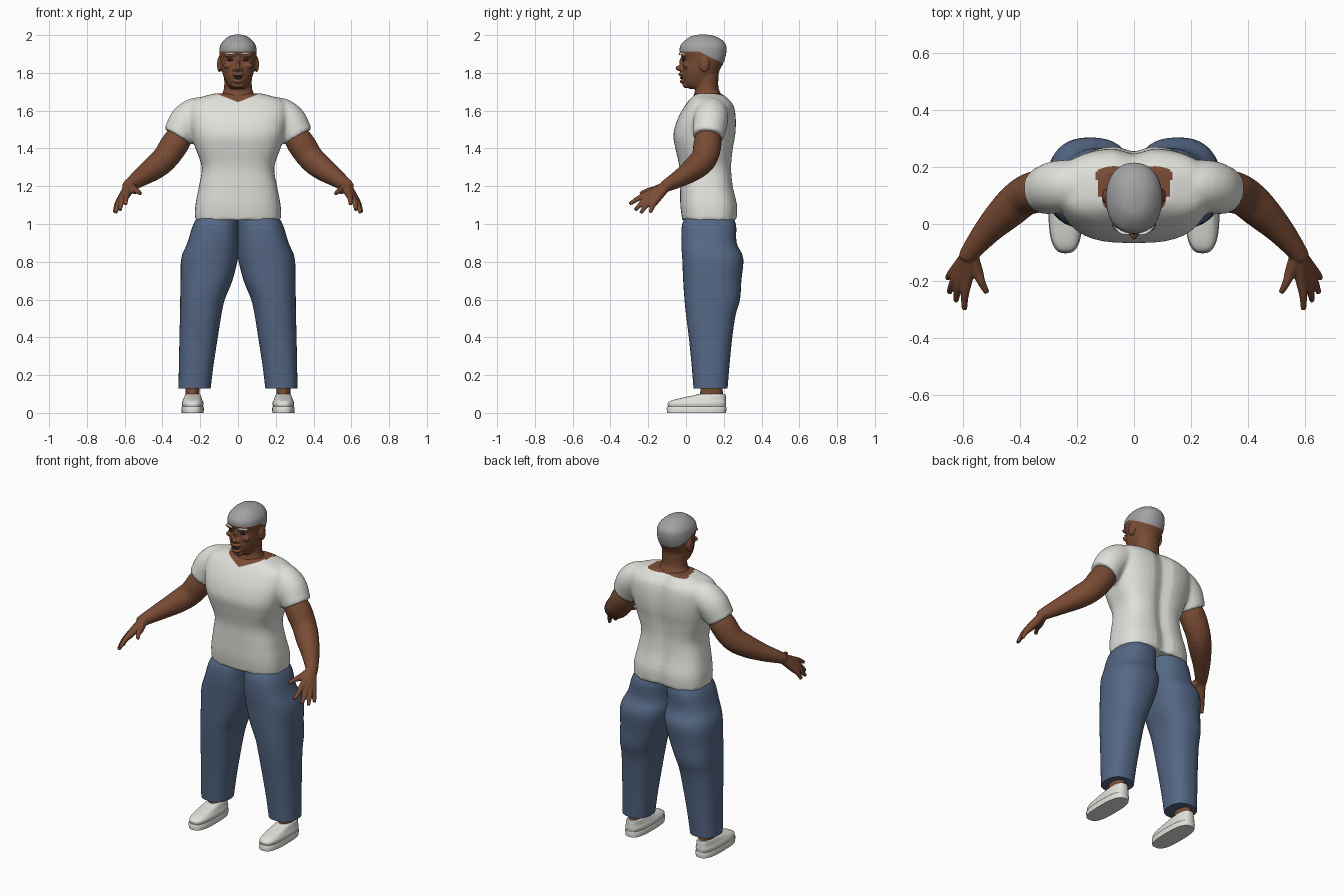
import bpy, bmesh, math
from mathutils import Vector, Matrix

if "Cube" in bpy.data.objects:
    bpy.data.objects.remove(bpy.data.objects["Cube"], do_unlink=True)


def material(name, r, g, b):
    m = bpy.data.materials.new(name)
    m.use_nodes = True
    m.diffuse_color = (r, g, b, 1)
    m.node_tree.nodes["Principled BSDF"].inputs["Base Color"].default_value = (r, g, b, 1)
    return m


skin = material("brown skin", 0.19, 0.07, 0.034)
white = material("off white cloth", 0.75, 0.75, 0.71)
denim = material("blue denim", 0.09, 0.137, 0.235)
grey = material("grey hair", 0.36, 0.36, 0.37)
dark = material("dark features", 0.025, 0.018, 0.016)
brow = material("white brows", 0.85, 0.85, 0.85)


def spline(rows, steps=4):
    """Catmull-Rom through rows of numbers."""
    out = []
    for i in range(len(rows) - 1):
        a, b, c, d = (rows[max(0, min(len(rows) - 1, i + k))] for k in (-1, 0, 1, 2))
        for s in range(steps):
            t = s / steps
            out.append([q + 0.5 * t * (r - p + t * (2*p - 5*q + 4*r - w + t * (3*(q - r) + w - p)))
                        for p, q, r, w in zip(a, b, c, d)])
    return out + [list(rows[-1])]


def bridge(bm, rings):
    rings = [[bm.verts.new(p) for p in ring] for ring in rings]
    n = len(rings[0])
    for lo, hi in zip(rings, rings[1:]):
        for i in range(n):
            j = (i + 1) % n
            bm.faces.new((lo[i], lo[j], hi[j], hi[i]))
    bm.faces.new(rings[0])
    bm.faces.new(rings[-1])


def loft(bm, rows, power=2.4, side=1, groove=0, steps=4, n=40):
    """Stack rounded outlines; each row is z, x min, x max, y front, y back."""
    rings = []
    for z, x0, x1, y0, y1 in spline(rows, steps):
        ring = []
        for i in range(n):
            a = math.tau * i / n
            c, s = math.cos(a), math.sin(a)
            x = (x0 + x1) / 2 + (x1 - x0) / 2 * math.copysign(abs(c) ** (2 / power), c)
            y = (y0 + y1) / 2 + (y1 - y0) / 2 * math.copysign(abs(s) ** (2 / power), s)
            if s > 0:
                y -= groove * math.exp(-(x / 0.04) ** 2)
            ring.append((x * side, y, z))
        rings.append(ring)
    bridge(bm, rings)


def tube(bm, rows, side=1, n=20):
    """Round limb; each row is x, y, z, radius."""
    rows = spline(rows)
    pts = [Vector(r[:3]) for r in rows]
    rings = []
    for i, p in enumerate(pts):
        t = (pts[min(i + 1, len(pts) - 1)] - pts[max(i - 1, 0)]).normalized()
        u = t.cross(Vector((0.1, 0.7, 0.7))).normalized()
        v = t.cross(u)
        ring = []
        for k in range(n):
            a = math.tau * k / n
            q = p + (u * math.cos(a) + v * math.sin(a)) * rows[i][3]
            ring.append((q.x * side, q.y, q.z))
        rings.append(ring)
    bridge(bm, rings)


def blob(bm, centre, size):
    bmesh.ops.create_uvsphere(bm, u_segments=20, v_segments=12, radius=1,
                              matrix=Matrix.Translation(centre) @ Matrix.Diagonal((*size, 1)))


def finish(name, bm, mats, voxel=0, cuts=(), rule=None, soften=4):
    """Make the object, fuse its pieces, cut colour borders and shade it."""
    bmesh.ops.recalc_face_normals(bm, faces=bm.faces)
    me = bpy.data.meshes.new(name)
    bm.to_mesh(me)
    bm.free()
    ob = bpy.data.objects.new(name, me)
    bpy.context.collection.objects.link(ob)
    bpy.ops.object.select_all(action='DESELECT')
    ob.select_set(True)
    bpy.context.view_layer.objects.active = ob
    if voxel:
        m = ob.modifiers.new("fuse", 'REMESH')
        m.mode, m.voxel_size = 'VOXEL', voxel
        m = ob.modifiers.new("soften", 'SMOOTH')
        m.factor, m.iterations = 0.5, soften
        for m in ("fuse", "soften"):
            bpy.ops.object.modifier_apply(modifier=m)
    me = ob.data
    me.materials.clear()
    for m in mats:
        me.materials.append(m)
    if rule:
        bm = bmesh.new()
        bm.from_mesh(me)
        for point, normal in cuts:
            bmesh.ops.bisect_plane(bm, geom=bm.verts[:] + bm.edges[:] + bm.faces[:],
                                   plane_co=point, plane_no=normal)
        for f in bm.faces:
            f.material_index = int(rule(f.calc_center_median()))
        bm.to_mesh(me)
        bm.free()
    bpy.ops.object.shade_smooth_by_angle(angle=math.radians(50))
    return ob


def sym(rows):
    return [(z, -w, w, f, b) for z, w, f, b in rows]


# Shirt: torso and short sleeves fused, with the skin showing in the V neck
bm = bmesh.new()
loft(bm, sym([(1.02, .228, -.02, .272), (1.1, .226, -.03, .274), (1.2, .207, -.032, .252),
              (1.3, .192, -.035, .244), (1.4, .225, -.056, .252), (1.47, .245, -.067, .264),
              (1.55, .262, -.047, .267), (1.62, .262, -.01, .257), (1.66, .23, .02, .23),
              (1.69, .13, .05, .195)]), 2.8, groove=.022)
for s in (1, -1):
    tube(bm, [(.15, .135, 1.59, .08), (.22, .135, 1.58, .09), (.27, .13, 1.545, .092),
              (.3, .122, 1.495, .088), (.32, .118, 1.462, .083)], s)
finish("shirt", bm, [white, skin], .01,
       [((0, 0, 1.645), (-.4, 0, 1)), ((0, 0, 1.645), (.4, 0, 1)), ((0, 0, 1.68), (0, 0, 1))],
       lambda c: abs(c.x) < .13 and c.z > (1.645 + .4 * abs(c.x) if c.y < .1 else 1.68))

# Head: skull, neck, ears, nose and lips fused, hair above the hairline
bm = bmesh.new()
loft(bm, sym([(1.715, .04, .02, .14), (1.735, .057, -.008, .16), (1.77, .073, -.02, .168),
              (1.81, .085, -.022, .177), (1.85, .093, -.018, .197), (1.88, .097, -.02, .208),
              (1.91, .099, -.033, .214), (1.945, .094, -.03, .213), (1.975, .073, -.002, .19),
              (1.995, .045, .03, .15), (2.003, .015, .07, .11)]), 2.2)
loft(bm, sym([(1.63, .12, .03, .21), (1.68, .09, .04, .19), (1.72, .074, .05, .172),
              (1.79, .074, .05, .172)]), 2.1)
for s in (1, -1):
    blob(bm, (.099 * s, .098, 1.845), (.012, .027, .042))
    blob(bm, (.017 * s, -.022, 1.82), (.013, .014, .012))
    blob(bm, (.042 * s, -.012, 1.893), (.034, .016, .011))
    blob(bm, (.05 * s, -.002, 1.838), (.03, .014, .016))
blob(bm, (0, -.032, 1.825), (.014, .024, .016))
blob(bm, (0, -.02, 1.855), (.01, .016, .032))
blob(bm, (0, -.024, 1.793), (.032, .018, .01))
blob(bm, (0, -.02, 1.755), (.027, .014, .01))
blob(bm, (0, 0, 1.735), (.032, .018, .016))
finish("head", bm, [skin, grey], .005,
       [((0, .07, 1.913), (0, 0, 1)), ((0, .07, 1.913), (0, .5, 1))],
       lambda c: c.z > 1.913 - max(0, c.y - .07) * .5, soften=3)

# Mouth, eyes and eyebrows
bm = bmesh.new()
blob(bm, (0, -.021, 1.774), (.021, .011, .008))
finish("mouth", bm, [dark])
for s, side in ((1, "left"), (-1, "right")):
    bm = bmesh.new()
    blob(bm, (.041 * s, -.013, 1.868), (.015, .008, .006))
    finish(side + "_eye", bm, [dark])
    bm = bmesh.new()
    tube(bm, [(.016, -.034, 1.898, .004), (.043, -.03, 1.904, .006), (.07, -.005, 1.895, .004)], s)
    finish(side + "_eyebrow", bm, [brow])

for s, side in ((1, "left"), (-1, "right")):
    # Arm with fingers fused into the palm
    bm = bmesh.new()
    tube(bm, [(.28, .12, 1.5, .06), (.33, .115, 1.43, .074), (.385, .097, 1.35, .07),
              (.44, .05, 1.3, .065), (.51, -.02, 1.25, .05), (.575, -.1, 1.205, .034),
              (.585, -.12, 1.195, .03)], s)
    for knuckle, tip in (((.585, -.19, 1.162), (.595, -.3, 1.105)),
                         ((.603, -.19, 1.145), (.625, -.27, 1.073)),
                         ((.617, -.18, 1.132), (.648, -.24, 1.058)),
                         ((.624, -.16, 1.125), (.654, -.19, 1.06)),
                         ((.55, -.165, 1.18), (.515, -.242, 1.16))):
        mid = (Vector(knuckle) + Vector(tip)) / 2 + Vector((.003, 0, .006))
        tube(bm, [(.575, -.1, 1.205, .026), (*knuckle, .021), (*mid, .015), (*tip, .01)], s, 12)
    finish(side + "_arm", bm, [skin], .005)

    # Trouser leg
    bm = bmesh.new()
    loft(bm, [(1.06, .0, .195, .015, .23), (1.0, 0, .236, -.02, .264), (.9, 0, .268, -.025, .268),
              (.82, 0, .3, -.02, .303), (.7, .03, .304, -.015, .293), (.6, .07, .306, -.008, .286),
              (.52, .088, .307, 0, .263), (.4, .107, .31, .015, .245), (.25, .13, .313, .03, .23),
              (.128, .145, .315, .04, .22)], side=s)
    finish(side + "_trouser_leg", bm, [denim])

    # Ankle
    bm = bmesh.new()
    loft(bm, [(.07, .2, .28, .06, .2), (.11, .203, .277, .075, .195), (.2, .2, .28, .08, .19)], 2, s)
    finish(side + "_ankle", bm, [skin])

    # Shoe upper and sole
    bm = bmesh.new()
    loft(bm, [(.03, .187, .293, -.093, .21), (.05, .182, .298, -.097, .213),
              (.066, .188, .292, -.075, .212), (.08, .193, .287, -.02, .211),
              (.093, .198, .282, .04, .21), (.1, .204, .276, .07, .208)], 2.8, s, steps=3)
    finish(side + "_shoe_upper", bm, [white])
    bm = bmesh.new()
    loft(bm, [(0, .182, .298, -.1, .212), (.027, .18, .3, -.103, .215),
              (.034, .184, .296, -.098, .212)], 2.8, s, steps=1)
    finish(side + "_shoe_sole", bm, [white])
